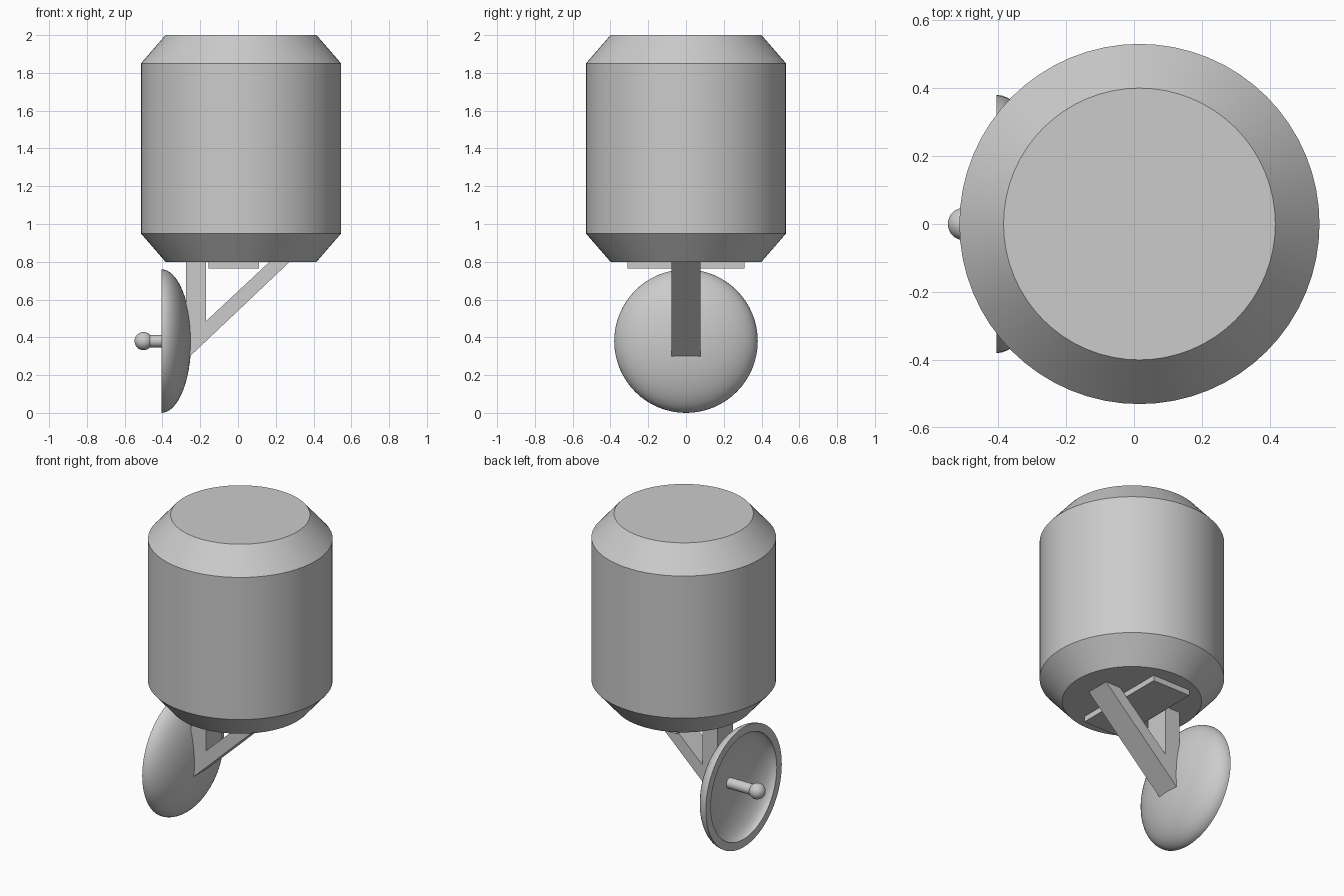
import bpy, bmesh, math
from mathutils import Matrix

cube = bpy.data.objects.get("Cube")
if cube:
    bpy.data.objects.remove(cube, do_unlink=True)

grey = bpy.data.materials.new("plain grey")
grey.use_nodes = True
colour = (0.6, 0.6, 0.6, 1)
grey.diffuse_color = colour
grey.node_tree.nodes["Principled BSDF"].inputs["Base Color"].default_value = colour


def finish(name, bm, smooth=True):
    bmesh.ops.remove_doubles(bm, verts=bm.verts, dist=1e-5)
    bmesh.ops.recalc_face_normals(bm, faces=bm.faces)
    mesh = bpy.data.meshes.new(name)
    bm.to_mesh(mesh)
    bm.free()
    mesh.materials.append(grey)
    obj = bpy.data.objects.new(name, mesh)
    bpy.context.collection.objects.link(obj)
    if smooth:
        bpy.ops.object.select_all(action='DESELECT')
        obj.select_set(True)
        bpy.context.view_layer.objects.active = obj
        bpy.ops.object.shade_smooth_by_angle(angle=math.radians(30))
    return obj


def lathe(name, profile, location, along_x=False, steps=64):
    """Spin (radius, height) points around z, or around x."""
    bm = bmesh.new()
    rings = []
    for r, h in profile:
        if r < 1e-6:
            rings.append([bm.verts.new((0, 0, h))])
        else:
            rings.append([bm.verts.new((r * math.cos(a), r * math.sin(a), h))
                          for a in (math.tau * i / steps for i in range(steps))])
    for a, b in zip(rings, rings[1:]):
        for i in range(steps):
            j = (i + 1) % steps
            corners = [a[i % len(a)], a[j % len(a)], b[j % len(b)], b[i % len(b)]]
            bm.faces.new(list(dict.fromkeys(corners)))
    for ring in (rings[0], rings[-1]):
        if len(ring) > 1:
            bm.faces.new(ring)
    turn = Matrix.Rotation(math.pi / 2, 4, 'Y') if along_x else Matrix()
    bm.transform(Matrix.Translation(location) @ turn)
    return finish(name, bm)


def extrude_y(name, outline, half_width):
    """Extrude an (x, z) outline equally to both sides."""
    bm = bmesh.new()
    face = bm.faces.new([bm.verts.new((x, -half_width, z)) for x, z in outline])
    new = bmesh.ops.extrude_face_region(bm, geom=[face])["geom"]
    for v in new:
        if isinstance(v, bmesh.types.BMVert):
            v.co.y = half_width
    return finish(name, bm, smooth=False)


# Tank with chamfered ends
lathe("tank", [(0.4, 0.8), (0.53, 0.95), (0.53, 1.85), (0.4, 2.0)], (0.016, 0, 0))

# Shallow dish with a flat rim, opening toward -x
quarter = [math.pi / 2 * i / 16 for i in range(17)]
outer = [(0.38 * math.sin(t), 0.157 * math.cos(t)) for t in quarter]
inner = [(0.33 * math.sin(t), 0.1 * math.cos(t)) for t in reversed(quarter)]
lathe("dish", outer + inner, (-0.405, 0, 0.38), along_x=True)

# Feed rod and its ball
lathe("feed_rod", [(0.033, -0.5), (0.033, -0.29)], (0, 0, 0.38), along_x=True, steps=32)
ball = [(0.048 * math.sin(math.pi * i / 16), -0.048 * math.cos(math.pi * i / 16))
        for i in range(17)]
lathe("feed_ball", ball, (-0.5, 0, 0.38), along_x=True, steps=32)

# Bracket: upright post with a diagonal brace
extrude_y("bracket_post", [(-0.275, 0.82), (-0.275, 0.28), (-0.17, 0.38), (-0.17, 0.82)], 0.077)
extrude_y("bracket_brace", [(-0.275, 0.28), (0.295, 0.82), (0.188, 0.82), (-0.17, 0.485),
                            (-0.275, 0.39)], 0.0768)

# Mounting plate under the tank
extrude_y("mounting_plate", [(-0.155, 0.765), (0.112, 0.765), (0.112, 0.81), (-0.155, 0.81)], 0.31)
